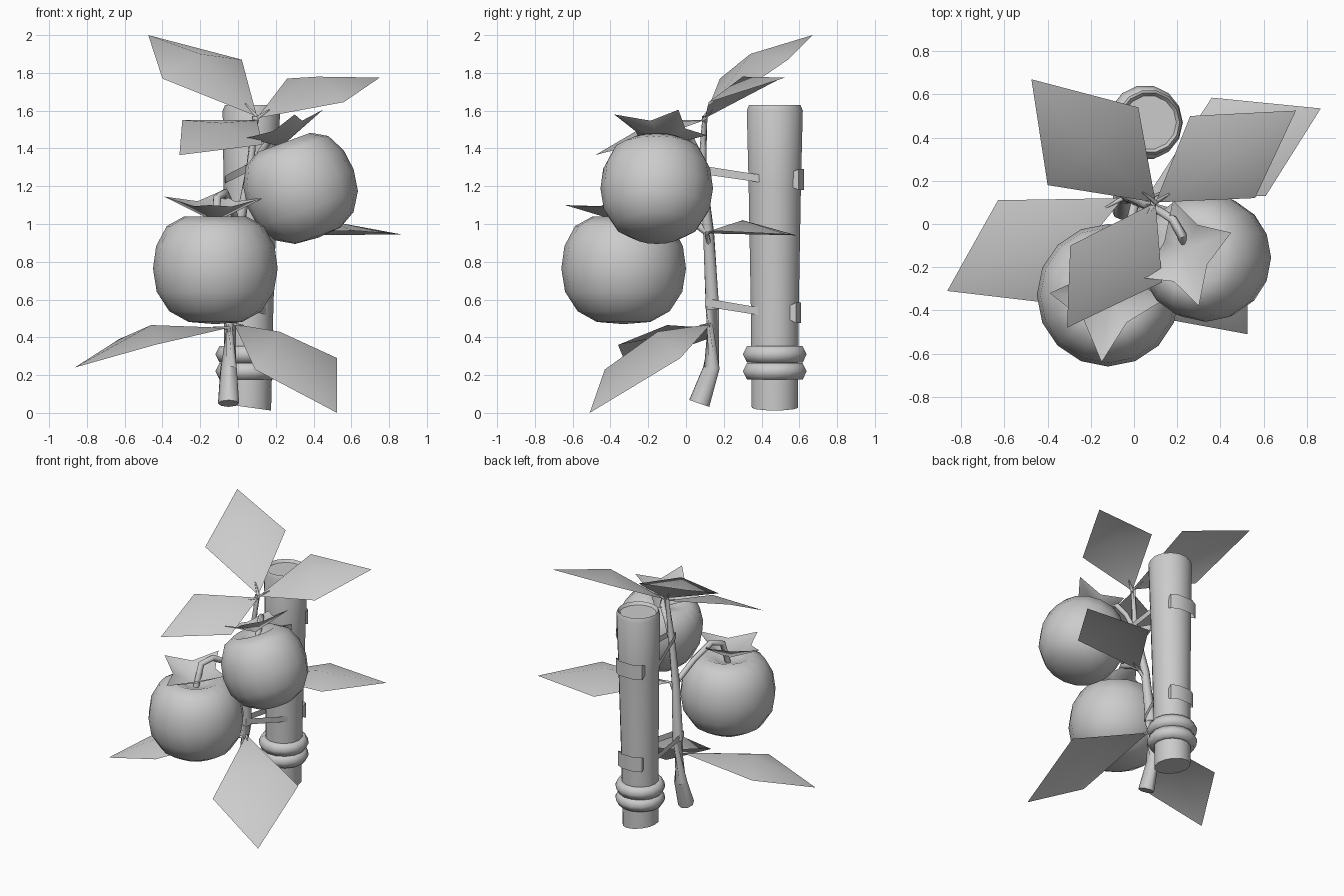
import bpy, bmesh, math
from mathutils import Matrix, Vector

cube = bpy.data.objects.get("Cube")
if cube:
    bpy.data.objects.remove(cube, do_unlink=True)

grey = bpy.data.materials.new("plain_grey")
grey.use_nodes = True
grey.diffuse_color = (0.6, 0.6, 0.6, 1)
bsdf = next(n for n in grey.node_tree.nodes if n.type == 'BSDF_PRINCIPLED')
bsdf.inputs["Base Color"].default_value = (0.6, 0.6, 0.6, 1)
bsdf.inputs["Roughness"].default_value = 0.8


def finish(name, bm, angle=40):
    """Turn a bmesh into a shaded object."""
    me = bpy.data.meshes.new(name)
    bm.to_mesh(me)
    bm.free()
    me.materials.append(grey)
    ob = bpy.data.objects.new(name, me)
    bpy.context.collection.objects.link(ob)
    bpy.ops.object.select_all(action='DESELECT')
    ob.select_set(True)
    bpy.context.view_layer.objects.active = ob
    bpy.ops.object.shade_smooth_by_angle(angle=math.radians(angle))
    return ob


def lathe(profile, sides, closed=False):
    """Revolve (radius, height) pairs round the z axis."""
    bm = bmesh.new()
    verts = [bm.verts.new((r, 0, z)) for r, z in profile]
    edges = [bm.edges.new(p) for p in zip(verts, verts[1:])]
    if closed:
        edges.append(bm.edges.new((verts[-1], verts[0])))
    bmesh.ops.spin(bm, geom=verts + edges, axis=(0, 0, 1), cent=(0, 0, 0),
                   angle=math.tau, steps=sides, use_merge=True)
    bmesh.ops.remove_doubles(bm, verts=bm.verts, dist=0.0005)
    bmesh.ops.recalc_face_normals(bm, faces=bm.faces)
    return bm


def tube(name, points, radii):
    """Tapered round stalk through the points."""
    bm = bmesh.new()
    pts = [Vector(p) for p in points]
    rings = []
    for i, p in enumerate(pts):
        way = pts[min(i + 1, len(pts) - 1)] - pts[max(i - 1, 0)]
        turn = way.to_track_quat('Z', 'Y').to_matrix()
        rings.append([bm.verts.new(p + turn @ Vector((math.cos(a), math.sin(a), 0)) * radii[i])
                      for a in (math.tau * k / 8 for k in range(8))])
    for a, b in zip(rings, rings[1:]):
        for k in range(8):
            bm.faces.new((a[k], a[(k + 1) % 8], b[(k + 1) % 8], b[k]))
    bm.faces.new(rings[0][::-1])
    bm.faces.new(rings[-1])
    finish(name, bm, 50)


def fan(name, centre, rim, angle=60):
    """Sheet of triangles from a centre point out to a closed rim."""
    bm = bmesh.new()
    c = bm.verts.new(centre)
    ring = [bm.verts.new(p) for p in rim]
    for i, v in enumerate(ring):
        bm.faces.new((c, v, ring[(i + 1) % len(ring)]))
    bmesh.ops.recalc_face_normals(bm, faces=bm.faces)
    finish(name, bm, angle)


# Support post, tapering downwards, with a slanted foot
bm = lathe([(0, 0.03), (0.125, 0.03), (0.13, 0.55), (0.142, 1.2),
            (0.152, 1.6), (0.14, 1.63), (0.125, 1.61), (0, 1.61)], 14)
for v in bm.verts:
    if v.co.z < 0.1:
        v.co.z -= 0.14 * v.co.x
    v.co += Vector((0.05 + 0.013 * v.co.z, 0.47, 0))
finish("post", bm)

# Two rope rings round the foot of the post
for name, z in (("lower_ring", 0.22), ("upper_ring", 0.31)):
    section = [(0.13 + 0.043 * math.cos(math.tau * k / 6),
                z + 0.05 * math.sin(math.tau * k / 6)) for k in range(6)]
    bm = lathe(section, 14, closed=True)
    bmesh.ops.translate(bm, verts=bm.verts, vec=(0.053, 0.47, 0))
    finish(name, bm, 65)

# Main stem
tube("stem", [(-0.05, 0.07, 0.05), (-0.05, 0.135, 0.24), (-0.03, 0.14, 0.55),
              (0.0, 0.12, 0.95), (0.065, 0.085, 1.3), (0.09, 0.1, 1.57)],
     [0.056, 0.045, 0.037, 0.03, 0.022, 0.015])

# Fruit stalks, arching over from the stem
tube("lower_fruit_stalk", [(0.01, 0.12, 0.95), (-0.03, -0.05, 1.08), (-0.07, -0.2, 1.165),
                           (-0.11, -0.28, 1.14), (-0.12, -0.33, 0.98)],
     [0.02, 0.02, 0.022, 0.022, 0.02])
tube("upper_fruit_stalk", [(0.06, 0.09, 1.25), (0.12, 0.06, 1.38), (0.18, 0.02, 1.46),
                           (0.22, -0.05, 1.46), (0.24, -0.11, 1.36)],
     [0.018, 0.018, 0.02, 0.022, 0.02])

# Fruits: a round body with a dimple at the top
BODY = [(0, 0.78), (0.25, 0.88), (0.5, 1), (0.78, 0.82), (0.95, 0.45), (1, 0.03),
        (0.94, -0.4), (0.74, -0.76), (0.43, -0.96), (0, -1)]
for name, centre, width, height, tilt in (
        ("lower_fruit", (-0.12, -0.33, 0.755), 0.33, 0.285, 0),
        ("upper_fruit", (0.335, -0.155, 1.18), 0.298, 0.268, -20)):
    bm = lathe([(r * width, z * height) for r, z in BODY], 16)
    bm.transform(Matrix.Translation(centre) @ Matrix.Rotation(math.radians(tilt), 4, 'Y'))
    finish(name, bm, 80)


def crown(name, centre, tips):
    """Four-pointed star of sepals."""
    rim = []
    for i, tip in enumerate(tips):
        a, b = Vector(tip), Vector(tips[(i + 1) % 4])
        rim += [a, ((a + b) / 2).lerp(Vector(centre), 0.25)]
    fan(name, centre, rim)


crown("lower_fruit_crown", (-0.12, -0.34, 1.01),
      [(-0.39, -0.32, 1.145), (-0.15, -0.64, 1.1), (0.14, -0.35, 1.14), (-0.1, -0.09, 1.17)])
crown("upper_fruit_crown", (0.23, -0.12, 1.41),
      [(0.3, -0.38, 1.58), (0.45, -0.04, 1.605), (0.18, 0.11, 1.47), (0.04, -0.25, 1.455)])

# Leaves: base, one side, tip, other side, then the raised middle
LEAVES = {
    "top_back_leaf": [(0.1, 0.1, 1.57), (0.02, 0.54, 1.87), (-0.475, 0.67, 2),
                      (-0.4, 0.18, 1.77), (-0.2, 0.34, 1.9)],
    "top_side_leaf": [(0.1, 0.1, 1.56), (0.26, 0.5, 1.77), (0.75, 0.525, 1.775),
                      (0.56, 0.12, 1.645), (0.42, 0.3, 1.78)],
    "top_front_leaf": [(0.1, 0.1, 1.55), (-0.295, -0.1, 1.55), (-0.31, -0.48, 1.365),
                       (0.13, -0.27, 1.42), (-0.09, -0.19, 1.535)],
    "middle_leaf": [(0.05, 0.11, 0.95), (0.36, 0.585, 0.94), (0.865, 0.535, 0.945),
                    (0.61, 0.13, 0.965), (0.46, 0.3, 1.02)],
    "lower_side_leaf": [(-0.05, 0.12, 0.45), (-0.63, 0.11, 0.39), (-0.865, -0.31, 0.24),
                        (-0.44, -0.36, 0.36), (-0.46, -0.1, 0.465)],
    "lower_front_leaf": [(-0.02, 0.13, 0.47), (0.525, -0.03, 0.29), (0.525, -0.51, 0),
                         (0.09, -0.43, 0.23), (0.22, -0.15, 0.43)],
}
for name, (*rim, middle) in LEAVES.items():
    fan(name, middle, rim)

# Short leaf stalks where the leaves meet the stem
for name, start in (("top_back_leaf", (0.075, 0.09, 1.4)), ("top_side_leaf", (0.075, 0.09, 1.4)),
                    ("top_front_leaf", (0.07, 0.09, 1.35)), ("middle_leaf", (-0.01, 0.13, 0.86)),
                    ("lower_side_leaf", (-0.04, 0.14, 0.38)),
                    ("lower_front_leaf", (-0.04, 0.14, 0.4))):
    base, middle = Vector(LEAVES[name][0]), Vector(LEAVES[name][-1])
    tube(name + "_stalk", [start, base, base.lerp(middle, 0.2)], [0.015, 0.011, 0.004])

# Ties: a flat band looped round the stem and the post
for name, z, stem_x, stem_y, size in (("upper_tie", 1.235, 0.065, 0.06, 1),
                                      ("lower_tie", 0.53, -0.03, 0.1, 0.9)):
    half = [(0.13, -0.04, 0.0, 0.02), (0.1, 0.05, 0.0, 0.02),
            (0.11, 0.125, 0.0, 0.055), (0.06, 0.155, 0.0, 0.055)]
    loop = [(stem_x + 0.025, stem_y, 0.055, 0.022)]
    loop += [(0.06 + x * size, 0.47 + y * size, dz, h) for x, y, dz, h in half]
    loop += [(0.06 - x * size, 0.47 + y * size, dz, h) for x, y, dz, h in reversed(half)]
    loop += [(stem_x - 0.025, stem_y, 0.055, 0.022)]
    bm = bmesh.new()
    pairs = [[bm.verts.new((x, y, z + dz + s * h)) for s in (-1, 1)] for x, y, dz, h in loop]
    for i, (a, b) in enumerate(pairs):
        c, d = pairs[(i + 1) % len(pairs)]
        bm.faces.new((a, c, d, b))
    bmesh.ops.recalc_face_normals(bm, faces=bm.faces)
    finish(name, bm)
